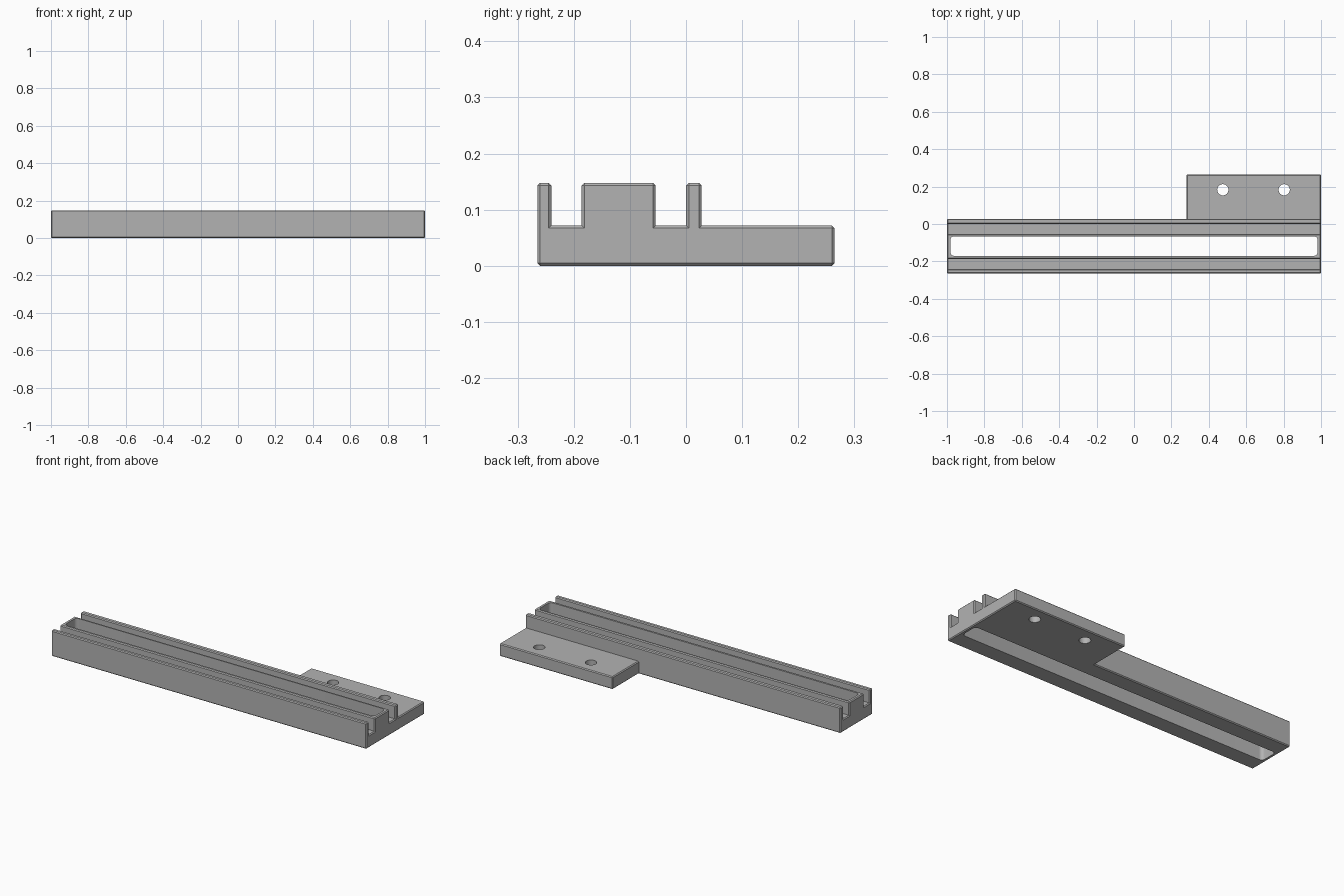
import bpy, bmesh
from mathutils import Matrix

if "Cube" in bpy.data.objects:
    bpy.data.objects.remove(bpy.data.objects["Cube"])

gray = bpy.data.materials.new("plain gray")
gray.use_nodes = True
COLOR = (0.45, 0.45, 0.45, 1)
gray.diffuse_color = COLOR
gray.node_tree.nodes["Principled BSDF"].inputs["Base Color"].default_value = COLOR

CHAMFER = 0.005
STEP = 0.072   # height of groove floors and mounting flange
TOP = 0.148


def make_object(name, bm):
    mesh = bpy.data.meshes.new(name)
    bmesh.ops.recalc_face_normals(bm, faces=bm.faces)
    bm.to_mesh(mesh)
    bm.free()
    mesh.materials.append(gray)
    obj = bpy.data.objects.new(name, mesh)
    bpy.context.collection.objects.link(obj)
    return obj


def cut(target, bm, name):
    cutter = make_object(name, bm)
    cutter.hide_render = True
    cutter.hide_set(True)
    cutter.display_type = 'WIRE'
    mod = target.modifiers.new(name, 'BOOLEAN')
    mod.operation = 'DIFFERENCE'
    mod.solver = 'EXACT'
    mod.object = cutter
    bpy.context.view_layer.objects.active = target
    bpy.ops.object.modifier_apply(modifier=name)
    bpy.data.objects.remove(cutter)


# Rail cross-section (y, z), extruded along x in two lengths
profile = [(-0.265, 0), (0.028, 0), (0.028, STEP), (0.028, TOP), (0, TOP), (0, STEP),
           (-0.054, STEP), (-0.054, TOP), (-0.186, TOP), (-0.186, STEP),
           (-0.24, STEP), (-0.24, TOP), (-0.265, TOP)]
bm = bmesh.new()
rings = [[bm.verts.new((x, y, z)) for y, z in profile] for x in (-1, 0.28, 1)]
n = len(profile)
flange_root = None
for i in range(2):
    for j in range(n):
        k = (j + 1) % n
        f = bm.faces.new((rings[i][j], rings[i][k], rings[i + 1][k], rings[i + 1][j]))
        if i == 1 and j == 1:
            flange_root = f
bm.faces.new(rings[0])
bm.faces.new(rings[2])
bmesh.ops.recalc_face_normals(bm, faces=bm.faces)

# Mounting flange grown from the back of the rail
ext = bmesh.ops.extrude_face_region(bm, geom=[flange_root])
bmesh.ops.delete(bm, geom=[flange_root], context='FACES_ONLY') if flange_root.is_valid else None
bmesh.ops.translate(bm, vec=(0, 0.265 - 0.028, 0),
                    verts=[v for v in ext["geom"] if isinstance(v, bmesh.types.BMVert)])
bmesh.ops.recalc_face_normals(bm, faces=bm.faces)
bmesh.ops.dissolve_limit(bm, angle_limit=0.01, verts=bm.verts, edges=bm.edges)

# Chamfer the outside edges
outer = [e for e in bm.edges if e.is_manifold and e.is_convex and e.calc_face_angle() > 0.5]
bmesh.ops.bevel(bm, geom=outer, offset=CHAMFER, segments=1, affect='EDGES', clamp_overlap=True)
rail = make_object("slotted_rail", bm)

# Long through slot with rounded ends
bm = bmesh.new()
bmesh.ops.create_cube(bm, size=1, matrix=Matrix.Translation((-0.0, -0.118, 0.1))
                      @ Matrix.Diagonal((1.964, 0.104, 0.6, 1)))
upright = [e for e in bm.edges if abs(e.verts[0].co.z - e.verts[1].co.z) > 0.1]
bmesh.ops.bevel(bm, geom=upright, offset=0.02, segments=6, profile=0.5, affect='EDGES')
cut(rail, bm, "slot_cutter")

# Two screw holes in the flange
for x in (0.475, 0.803):
    bm = bmesh.new()
    bmesh.ops.create_cone(bm, cap_ends=True, segments=32, radius1=0.03, radius2=0.03,
                          depth=0.6, matrix=Matrix.Translation((x, 0.183, 0.05)))
    cut(rail, bm, "hole_cutter")

bpy.ops.object.select_all(action='DESELECT')
rail.select_set(True)
bpy.context.view_layer.objects.active = rail
bpy.ops.object.shade_smooth_by_angle(angle=0.5)
